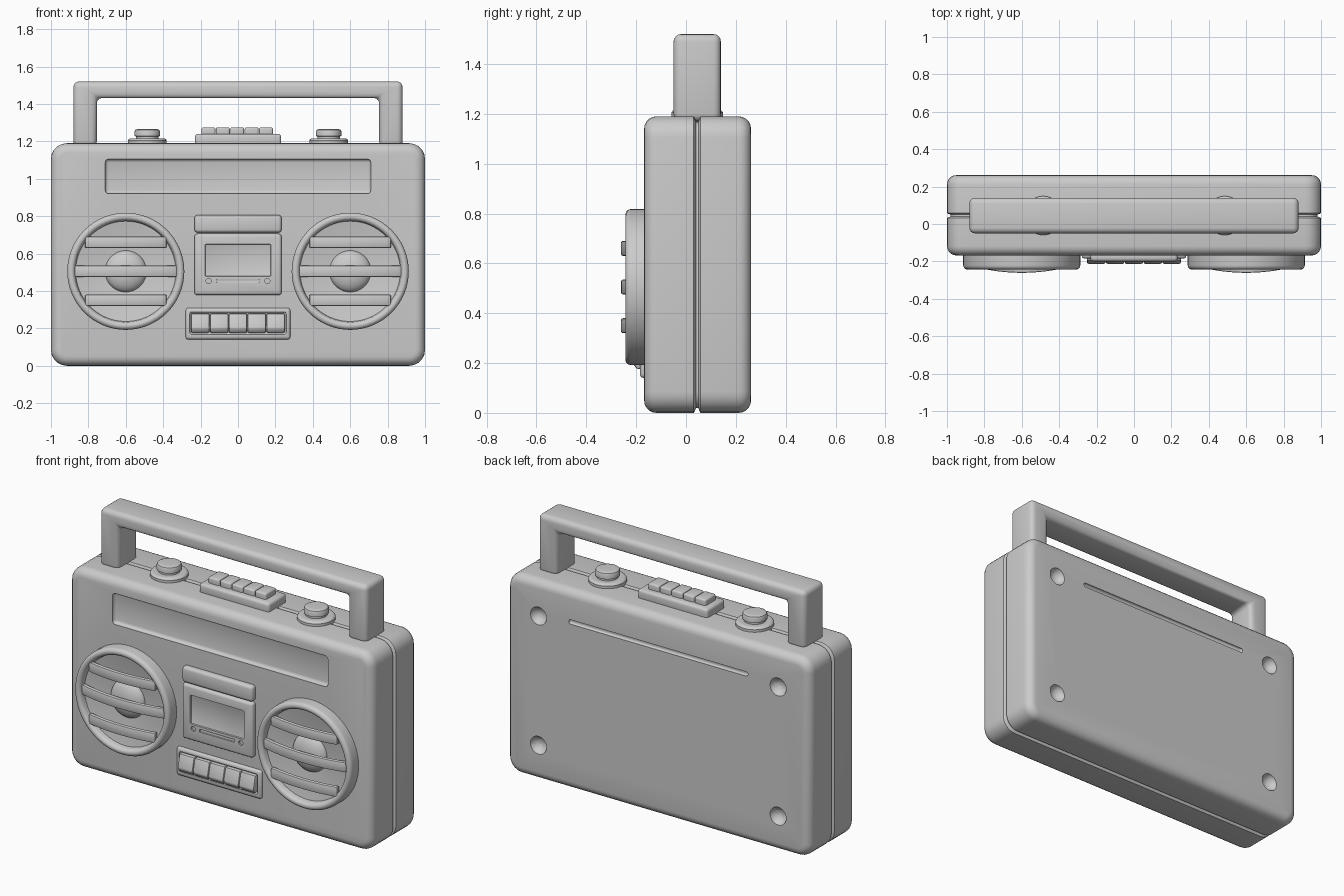
import bpy, bmesh, math
from mathutils import Vector

if "Cube" in bpy.data.objects:
    bpy.data.objects.remove(bpy.data.objects["Cube"])

cutters = []


def finish(ob, bevel=0, seg=3, cuts=()):
    """Bevel, cut, bake the modifiers and shade."""
    if bevel:
        m = ob.modifiers.new("bevel", 'BEVEL')
        m.width, m.segments, m.limit_method = bevel, seg, 'ANGLE'
    for c in cuts:
        m = ob.modifiers.new("cut", 'BOOLEAN')
        m.operation, m.solver, m.object = 'DIFFERENCE', 'EXACT', c
        c.hide_render = True
        cutters.append(c)
    bpy.ops.object.select_all(action='DESELECT')
    ob.select_set(True)
    bpy.context.view_layer.objects.active = ob
    bpy.ops.object.convert(target='MESH')
    bpy.ops.object.shade_smooth_by_angle(angle=math.radians(35))
    return ob


def loft(name, rings):
    """Bridge closed rings of equal length and cap both ends."""
    bm = bmesh.new()
    vs = [[bm.verts.new(p) for p in r] for r in rings]
    n = len(vs[0])
    for a, b in zip(vs, vs[1:]):
        for i in range(n):
            j = (i + 1) % n
            bm.faces.new((a[i], a[j], b[j], b[i]))
    bm.faces.new(vs[0])
    bm.faces.new(vs[-1][::-1])
    bmesh.ops.recalc_face_normals(bm, faces=bm.faces[:])
    me = bpy.data.meshes.new(name)
    bm.to_mesh(me)
    bm.free()
    ob = bpy.data.objects.new(name, me)
    bpy.context.collection.objects.link(ob)
    return ob


def prism(name, pts, vec, bevel=0, seg=3, cuts=()):
    v = Vector(vec)
    return finish(loft(name, [pts, [Vector(p) + v for p in pts]]), bevel, seg, cuts)


def box(name, x, y, z, bevel=0, seg=3, cuts=()):
    """Box from (min, max) ranges."""
    pts = [(x[0], y[0], z[0]), (x[1], y[0], z[0]), (x[1], y[0], z[1]), (x[0], y[0], z[1])]
    return prism(name, pts, (0, y[1] - y[0], 0), bevel, seg, cuts)


def lathe(name, profile, centre, axis, n=64):
    """Revolve (radius, absolute position on axis) about the y or z axis."""
    rings = []
    for r, h in profile:
        ring = []
        for i in range(n):
            a = 2 * math.pi * i / n
            u, v = centre[0] + r * math.cos(a), centre[1] + r * math.sin(a)
            ring.append((u, h, v) if axis == 'y' else (u, v, h))
        rings.append(ring)
    return finish(loft(name, rings))


def rounded_rect(inset, y, w=1.0, h=1.19, rad=0.085, seg=5):
    r = max(rad - inset, 0.03)
    pts = []
    for k, (sx, sz) in enumerate([(1, 1), (-1, 1), (-1, -1), (1, -1)]):
        for i in range(seg + 1):
            a = math.pi / 2 * (k + i / seg)
            pts.append((sx * (w - inset - r) + r * math.cos(a), y,
                        h / 2 + sz * (h / 2 - inset - r) + r * math.sin(a)))
    return pts


# body shell with rounded rims and a seam groove
FRONT, BACK, MID, R = -0.168, 0.261, 0.045, 0.05
arc = [(R - R * math.sin(t), R - R * math.cos(t)) for t in [math.pi / 2 * i / 5 for i in range(6)]]
rings = [(i, FRONT + d) for i, d in arc]
rings += [(0, .031), (.007, .036), (.02, .040), (.02, .050), (.007, .054), (0, .059)]
rings += [(i, BACK - d) for i, d in reversed(arc)]

# recesses in the body: tuning panel, rear slot, rear screw dimples
cuts = [box("panel_cutter", (-.71, .71), (-.3, -.146), (.92, 1.105), .018),
        box("slot_cutter", (-.59, .59), (.247, .3), (.988, 1.014), .009)]
for sx in (-.79, .79):
    for z in (.21, .98):
        bpy.ops.mesh.primitive_uv_sphere_add(segments=32, ring_count=16, radius=.055,
                                             location=(sx, .275, z))
        cuts.append(bpy.context.object)
finish(loft("body", [rounded_rect(i, y) for i, y in rings]), cuts=cuts)

# carrying handle
U = [(-.88, 1.17), (-.88, 1.52), (.88, 1.52), (.88, 1.17),
     (.755, 1.17), (.755, 1.432), (-.755, 1.432), (-.755, 1.17)]
prism("handle", [(x, -.05, z) for x, z in U], (0, .19, 0), .03, 4)

for side, s in (("left", -1), ("right", 1)):
    cx, cz = .6 * s, .505
    # speaker housing with rounded rim and shallow cone
    rim = [(.292 + .021 * math.cos(t), -.221 - .022 * math.sin(t))
           for t in [math.pi * i / 8 for i in range(9)]]
    lathe(side + "_speaker", [(.313, -.15)] + rim + [(.268, -.205), (.08, -.171)], (cx, cz), 'y')
    # centre dome
    dome = [(.112 * math.cos(t), -.17 - .055 * math.sin(t))
            for t in [math.pi / 2 * i / 10 for i in range(10)]]
    lathe(side + "_speaker_dome", dome + [(.004, -.225)], (cx, cz), 'y', 48)
    # bowed grille bars
    for k, dz in enumerate((-.155, 0, .155)):
        half = math.sqrt(.28 ** 2 - (abs(dz) + .02) ** 2)
        xs = [half * (i / 8 - 1) for i in range(17)]
        front = [(cx + x, -.261 + .5 * x * x, cz + dz - .03) for x in xs]
        back = [(x, y + .026, z) for x, y, z in reversed(front)]
        prism(f"{side}_grille_bar_{k}", front + back, (0, 0, .06), .008, 2)
    # top knob on its round base
    lathe(side + "_knob_base", [(.104, 1.17), (.104, 1.205), (.098, 1.213), (.09, 1.216),
                                (.08, 1.216)], (.485 * s, MID), 'z', 48)
    lathe(side + "_knob", [(.06, 1.2), (.06, 1.225), (.068, 1.229), (.068, 1.252), (.064, 1.261),
                           (.055, 1.265), (.04, 1.266)], (.485 * s, MID), 'z', 48)

# cassette lid and door with window, slot and reel pin holes
box("cassette_lid", (-.233, .233), (-.2, -.15), (.712, .806), .017)
door_cuts = [box("window_cutter", (-.177, .177), (-.3, -.188), (.478, .65), .007, 2),
             box("door_slot_cutter", (-.115, .115), (-.3, -.19), (.445, .462), .004, 2)]
for sx in (-.157, .157):
    door_cuts.append(lathe("pin_cutter", [(.014, -.3), (.014, -.188)], (sx, .453), 'y', 20))
box("cassette_door", (-.233, .233), (-.198, -.15), (.378, .706), .016, 3, door_cuts)

# front key tray and its slanted keys
tray_cut = box("tray_cutter", (-.258, .258), (-.3, -.174), (.168, .288), .01)
box("key_tray", (-.28, .28), (-.185, -.15), (.14, .31), .016, 3, [tray_cut])
for i in range(5):
    x = -.251 + i * .1008
    prof = [(-.16, .28), (-.195, .28), (-.214, .2), (-.198, .176), (-.16, .176)]
    prism(f"front_key_{i}", [(x, y, z) for y, z in prof], (.0985, 0, 0), .008, 2)

# top button tray and buttons
box("top_tray", (-.231, .231), (MID - .085, MID + .085), (1.17, 1.24), .016)
for i in range(5):
    x = -.195 + i * .077
    box(f"top_button_{i}", (x, x + .074), (MID - .05, MID + .05), (1.22, 1.275), .01)

# remove the baked cutters
for c in cutters:
    bpy.data.objects.remove(c, do_unlink=True)
